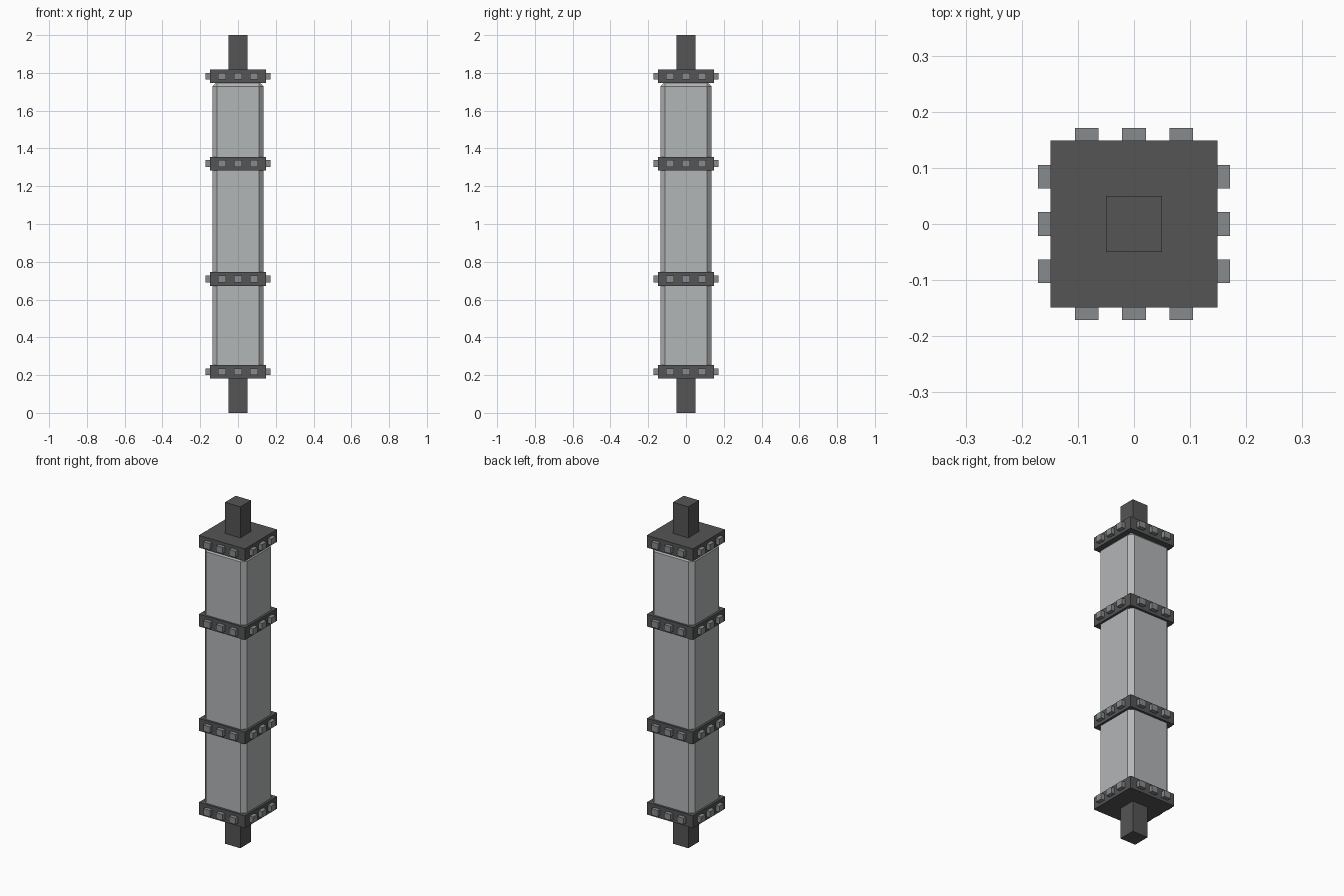
import bpy, bmesh, math
from mathutils import Matrix, Vector

if "Cube" in bpy.data.objects:
    bpy.data.objects.remove(bpy.data.objects["Cube"])


def material(name, rgb):
    m = bpy.data.materials.new(name)
    m.diffuse_color = (*rgb, 1)
    m.use_nodes = True
    m.node_tree.nodes["Principled BSDF"].inputs["Base Color"].default_value = m.diffuse_color
    return m


DARK = material("dark steel", (0.09, 0.09, 0.093))
LIGHT = material("light metal", (0.45, 0.465, 0.475))
BOLT = material("bolt grey", (0.24, 0.26, 0.27))


def add_box(bm, center, size):
    mat = Matrix.Translation(center) @ Matrix.Diagonal((*size, 1))
    return bmesh.ops.create_cube(bm, size=1, matrix=mat)


def finish(bm, name, mat):
    me = bpy.data.meshes.new(name)
    bm.to_mesh(me)
    bm.free()
    me.materials.append(mat)
    ob = bpy.data.objects.new(name, me)
    bpy.context.collection.objects.link(ob)
    return ob


def box(name, z0, z1, width, mat, chamfer=0):
    bm = bmesh.new()
    add_box(bm, (0, 0, (z0 + z1) / 2), (width, width, z1 - z0))
    if chamfer:
        bmesh.ops.bevel(bm, geom=bm.edges[:], offset=chamfer, segments=1,
                        affect='EDGES')
    return finish(bm, name, mat)


# Square end shafts
box("lower_shaft", 0, 0.19, 0.10, DARK)
box("upper_shaft", 1.81, 2, 0.10, DARK)

# Chamfered column body
box("column_body", 0.2, 1.752, 0.272, LIGHT, 0.025)

# Collars, each with three square bolts on every side
for i, z in enumerate((0.218, 0.709, 1.32, 1.782)):
    box(f"collar_{i + 1}", z - 0.036, z + 0.036, 0.298, DARK)
    bm = bmesh.new()
    for side in range(4):
        rot = Matrix.Rotation(side * math.pi / 2, 4, 'Z')
        for x in (-0.084, 0, 0.084):
            made = add_box(bm, (x, -0.156, z), (0.042, 0.031, 0.036))
            bmesh.ops.transform(bm, matrix=rot, verts=made["verts"])
    finish(bm, f"collar_bolts_{i + 1}", BOLT)
